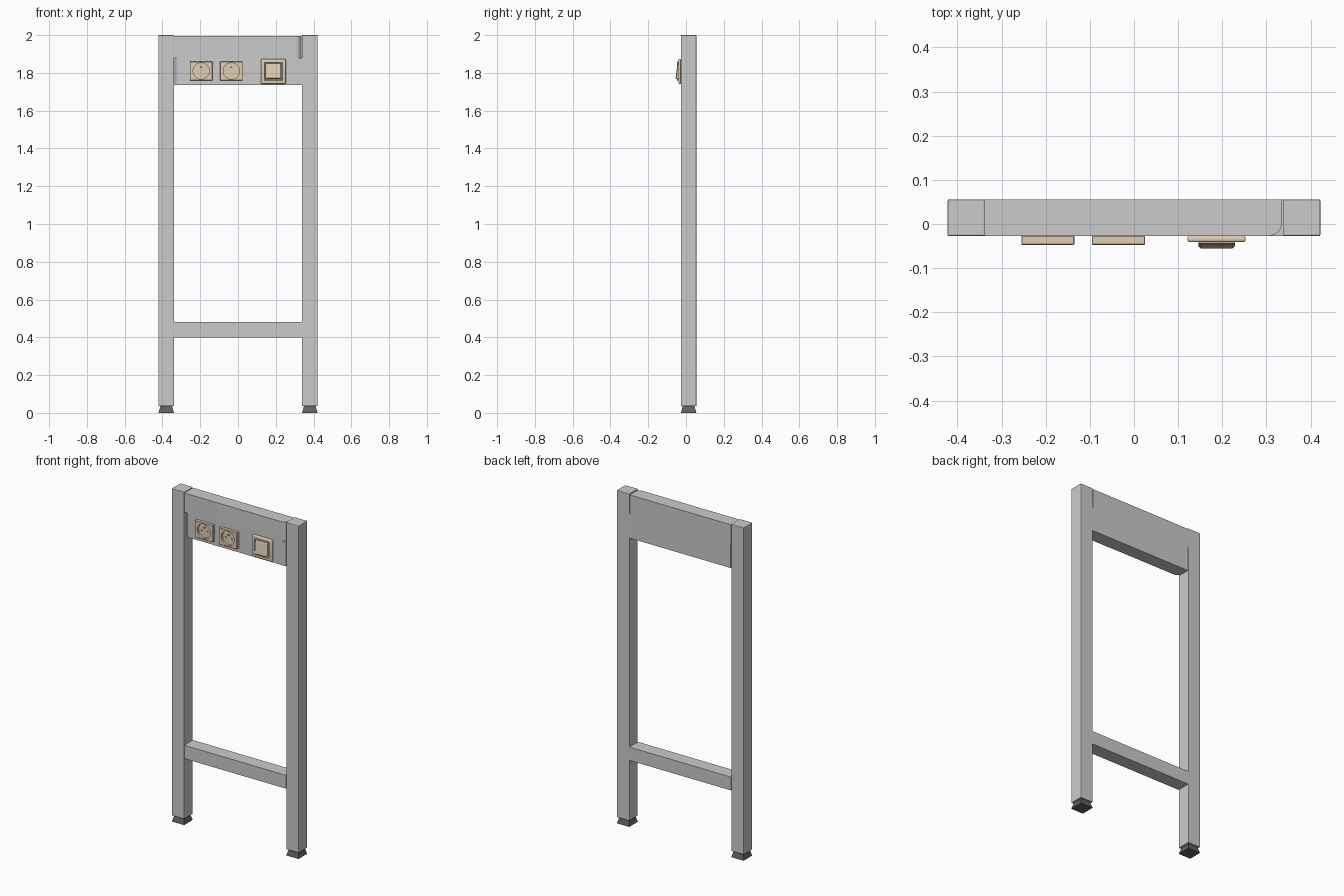
import bpy, bmesh, math

if "Cube" in bpy.data.objects:
    bpy.data.objects.remove(bpy.data.objects["Cube"])

Y0, Y1 = -0.027, 0.055          # front and back of the frame
YC = (Y0 + Y1) / 2


def material(name, rgb):
    m = bpy.data.materials.new(name)
    m.diffuse_color = (*rgb, 1)
    m.use_nodes = True
    m.node_tree.nodes["Principled BSDF"].inputs["Base Color"].default_value = m.diffuse_color
    return m


beige = material("beige_plastic", (0.75, 0.62, 0.46))
dark = material("dark_rubber", (0.12, 0.12, 0.12))


def finish(name, bm, mat=None):
    bmesh.ops.recalc_face_normals(bm, faces=bm.faces[:])
    me = bpy.data.meshes.new(name)
    bm.to_mesh(me)
    bm.free()
    ob = bpy.data.objects.new(name, me)
    bpy.context.collection.objects.link(ob)
    if mat:
        me.materials.append(mat)
    return ob


def activate(ob):
    bpy.ops.object.select_all(action='DESELECT')
    ob.select_set(True)
    bpy.context.view_layer.objects.active = ob


def box(name, x0, x1, y0, y1, z0, z1, mat=None, bevel=0, segments=2):
    bm = bmesh.new()
    bmesh.ops.create_cube(bm, size=1)
    for v in bm.verts:
        v.co.x = x0 if v.co.x < 0 else x1
        v.co.y = y0 if v.co.y < 0 else y1
        v.co.z = z0 if v.co.z < 0 else z1
    ob = finish(name, bm, mat)
    if bevel:
        b = ob.modifiers.new("bevel", 'BEVEL')
        b.width, b.segments = bevel, segments
        activate(ob)
        bpy.ops.object.modifier_apply(modifier="bevel")
    return ob


def rod(name, x, z, y0, y1, r, n=32, mat=None):
    # cylinder lying along y
    bpy.ops.mesh.primitive_cylinder_add(vertices=n, radius=r, depth=y1 - y0,
                                        location=(x, (y0 + y1) / 2, z),
                                        rotation=(math.pi / 2, 0, 0))
    ob = bpy.context.object
    ob.name = name
    if mat:
        ob.data.materials.append(mat)
    return ob


def cut(ob, cutter):
    m = ob.modifiers.new("cut", 'BOOLEAN')
    m.operation, m.solver, m.object = 'DIFFERENCE', 'EXACT', cutter
    activate(ob)
    bpy.ops.object.modifier_apply(modifier="cut")
    bpy.data.objects.remove(cutter)


def smooth(ob):
    activate(ob)
    bpy.ops.object.shade_smooth_by_angle(angle=math.radians(30))


def rounded_rail(name, side, z0, z1, r=0.03):
    # board with one rounded front corner on the given side
    pts = [(-0.338, Y1), (-0.338, Y0)]
    for i in range(9):
        a = math.pi / 2 * i / 8
        pts.append((0.335 - r + r * math.sin(a), Y0 + r - r * math.cos(a)))
    pts.append((0.335, Y1))
    bm = bmesh.new()
    f = bm.faces.new([bm.verts.new((side * x, y, z0)) for x, y in pts])
    ext = bmesh.ops.extrude_face_region(bm, geom=[f])["geom"]
    for v in ext:
        if isinstance(v, bmesh.types.BMVert):
            v.co.z = z1
    smooth(finish(name, bm))


def frame_rings(name, cx, cz, rings, mat):
    # square cross-sections (half size, y at top, y at bottom) joined front to back
    bm = bmesh.new()
    loops = []
    for h, yt, yb in rings:
        loops.append([bm.verts.new((cx + sx * h, yt if sz > 0 else yb, cz + sz * h))
                      for sx, sz in ((-1, -1), (1, -1), (1, 1), (-1, 1))])
    for a, b in zip(loops, loops[1:]):
        for i in range(4):
            j = (i + 1) % 4
            bm.faces.new((a[i], a[j], b[j], b[i]))
    bm.faces.new(loops[0])
    bm.faces.new(loops[-1])
    return finish(name, bm, mat)


# Posts and flared feet
for side, tag in ((-1, "left"), (1, "right")):
    xs = sorted((side * 0.338, side * 0.422))
    box(tag + "_post", *xs, Y0, Y1, 0.036, 2.0, bevel=0.003)
    bm = bmesh.new()
    bmesh.ops.create_cube(bm, size=1)
    for v in bm.verts:
        h = 0.041 if v.co.z < 0 else 0.031
        v.co = (side * 0.38 + math.copysign(h, v.co.x),
                YC + math.copysign(h, v.co.y), 0 if v.co.z < 0 else 0.036)
    finish(tag + "_foot", bm, dark)

# Rails
rounded_rail("top_rail", 1, 1.88, 1.995)
rounded_rail("outlet_panel", -1, 1.735, 1.88)
box("lower_rail", -0.338, 0.338, Y0, Y1, 0.40, 0.48)

# Power sockets: plate, round well, two holes and an earth pin
SZ = 1.81
for n, x in enumerate((-0.195, -0.035), 1):
    plate = box(f"socket_{n}", x - 0.06, x + 0.06, -0.047, Y0, SZ - 0.05, SZ + 0.05, beige, 0.0015, 1)
    cut(plate, rod("well_cutter", x, SZ, -0.06, -0.034, 0.043))
    for s in (-1, 1):
        cut(plate, rod("hole_cutter", x + s * 0.02, SZ - 0.002, -0.05, -0.029, 0.006, 16))
    smooth(plate)
    smooth(rod(f"socket_{n}_earth_pin", x, SZ + 0.02, -0.045, -0.033, 0.005, 16, beige))

# Light switch: softened plate with a sloping well, and a tilted rocker
SX, SWZ = 0.187, 1.808
switch = box("switch_plate", SX - 0.066, SX + 0.066, -0.041, Y0, SWZ - 0.066, SWZ + 0.066, beige, 0.005, 3)
cut(switch, frame_rings("groove_cutter", SX, SWZ,
                        [(0.050, -0.045, -0.045), (0.044, -0.033, -0.033)], None))
smooth(switch)
frame_rings("switch_rocker", SX, SWZ,
            [(0.0415, -0.032, -0.032), (0.0415, -0.043, -0.051), (0.036, -0.046, -0.055)], beige)
